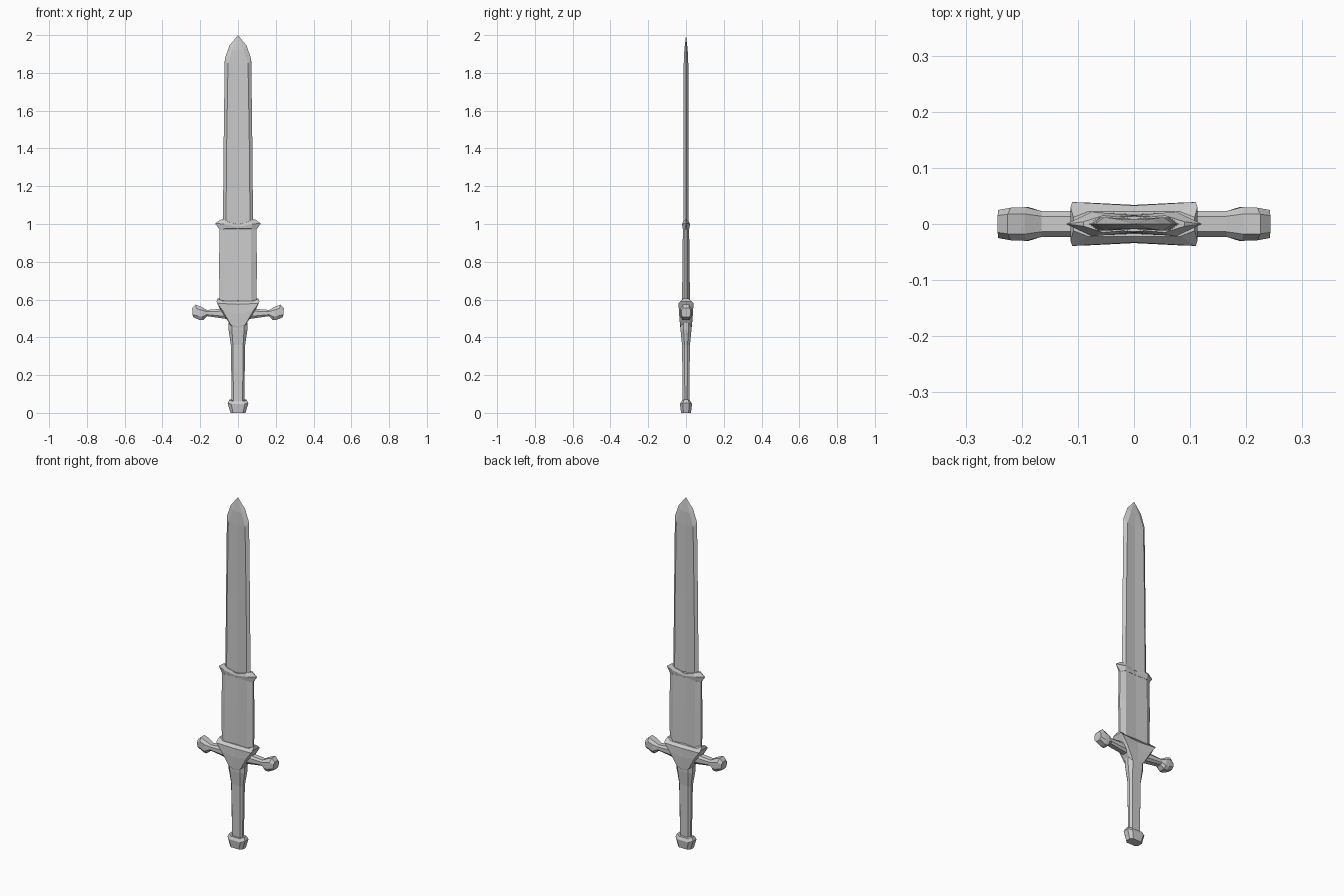
import bpy, bmesh

steel = bpy.data.materials.new("grey steel")
steel.diffuse_color = (0.6, 0.6, 0.6, 1)


def loft(name, rings):
    """Skin closed rings of equal point count and cap both ends."""
    bm = bmesh.new()
    loops = [[bm.verts.new(p) for p in ring] for ring in rings]
    n = len(loops[0])
    for a, b in zip(loops, loops[1:]):
        for i in range(n):
            j = (i + 1) % n
            bm.faces.new((a[i], a[j], b[j], b[i]))
    bm.faces.new(loops[0])
    bm.faces.new(loops[-1])
    bmesh.ops.remove_doubles(bm, verts=bm.verts, dist=0.0004)
    bmesh.ops.recalc_face_normals(bm, faces=bm.faces)
    mesh = bpy.data.meshes.new(name)
    bm.to_mesh(mesh)
    bm.free()
    mesh.materials.append(steel)
    obj = bpy.data.objects.new(name, mesh)
    bpy.context.collection.objects.link(obj)
    return obj


def section(edge, ridge, middle):
    """Symmetric cross-section; each argument is (half width, half depth, z),
    the middle one is (half depth, z)."""
    (w, e, ze), (r, t, zr), (c, zc) = edge, ridge, middle
    return [(w, -e, ze), (w, e, ze), (r, t, zr), (0, c, zc), (-r, t, zr),
            (-w, e, ze), (-w, -e, ze), (-r, -t, zr), (0, -c, zc), (r, -t, zr)]


def flat(z, w, e, r, t, c):
    return section((w, e, z), (r, t, z), (c, z))


# Blade: shallow hollow down the middle, bevelled cutting edges
loft("blade", [
    flat(0.96, 0.08, 0, 0.064, 0.012, 0.008),
    flat(1.42, 0.076, 0, 0.060, 0.012, 0.008),
    section((0.070, 0, 1.875), (0.053, 0.012, 1.85), (0.009, 1.85)),
    section((0.045, 0, 1.945), (0.030, 0.009, 1.92), (0.009, 1.92)),
    flat(2.0, 0.0, 0, 0, 0, 0),
])

# Thick lower part of the blade
loft("blade_base", [
    flat(0.55, 0.098, 0.006, 0.070, 0.021, 0.018),
    flat(0.80, 0.100, 0.006, 0.070, 0.019, 0.016),
    flat(1.00, 0.097, 0.005, 0.068, 0.016, 0.013),
])

# Pointed collar where the blade narrows
loft("upper_collar", [
    section((0.094, 0.006, 0.965), (0.070, 0.017, 0.975), (0.014, 0.975)),
    section((0.121, 0, 1.003), (0.075, 0.022, 1.0), (0.015, 0.985)),
    section((0.090, 0.004, 1.025), (0.055, 0.015, 1.012), (0.010, 0.997)),
])

# Tapering centre of the guard with flared upper corners
loft("guard_centre", [
    flat(0.445, 0.030, 0.018, 0.022, 0.026, 0.026),
    section((0.053, 0.020, 0.485), (0.040, 0.032, 0.470), (0.031, 0.455)),
    section((0.092, 0.030, 0.545), (0.080, 0.038, 0.540), (0.034, 0.525)),
    section((0.113, 0.030, 0.590), (0.110, 0.039, 0.580), (0.033, 0.575)),
    section((0.108, 0.012, 0.606), (0.082, 0.022, 0.592), (0.022, 0.592)),
])


# Guard arms with faceted knobs
def arm_ring(x, low, high, y, lean=0.0):
    h, m = (high - low) / 2, (high + low) / 2
    shape = [(1, .5), (.6, 1), (-.6, 1), (-1, .5),
             (-1, -.5), (-.6, -1), (.6, -1), (1, -.5)]
    return [(x + lean * b, a * y, m + b * h) for a, b in shape]


for side, label in ((1, "right"), (-1, "left")):
    rings = [arm_ring(0.06, 0.497, 0.553, 0.023),
             arm_ring(0.165, 0.512, 0.545, 0.023),
             arm_ring(0.190, 0.492, 0.562, 0.030, 0.005),
             arm_ring(0.215, 0.492, 0.573, 0.029, 0.010),
             arm_ring(0.241, 0.508, 0.555, 0.025, 0.002)]
    loft(label + "_guard_arm",
         [[(side * x, y, z) for x, y, z in ring] for ring in rings])

# Grip, flaring up into the guard
loft("grip", [
    flat(0.05, 0.033, 0.006, 0.024, 0.017, 0.017),
    flat(0.36, 0.038, 0.008, 0.027, 0.021, 0.021),
    flat(0.44, 0.050, 0.013, 0.032, 0.029, 0.029),
    flat(0.475, 0.050, 0.013, 0.032, 0.030, 0.030),
])

# Pommel
loft("pommel", [
    flat(0.0, 0.040, 0.014, 0.026, 0.026, 0.026),
    section((0.055, 0.016, 0.052), (0.036, 0.032, 0.046), (0.032, 0.046)),
    section((0.046, 0.011, 0.070), (0.030, 0.024, 0.062), (0.024, 0.062)),
])
